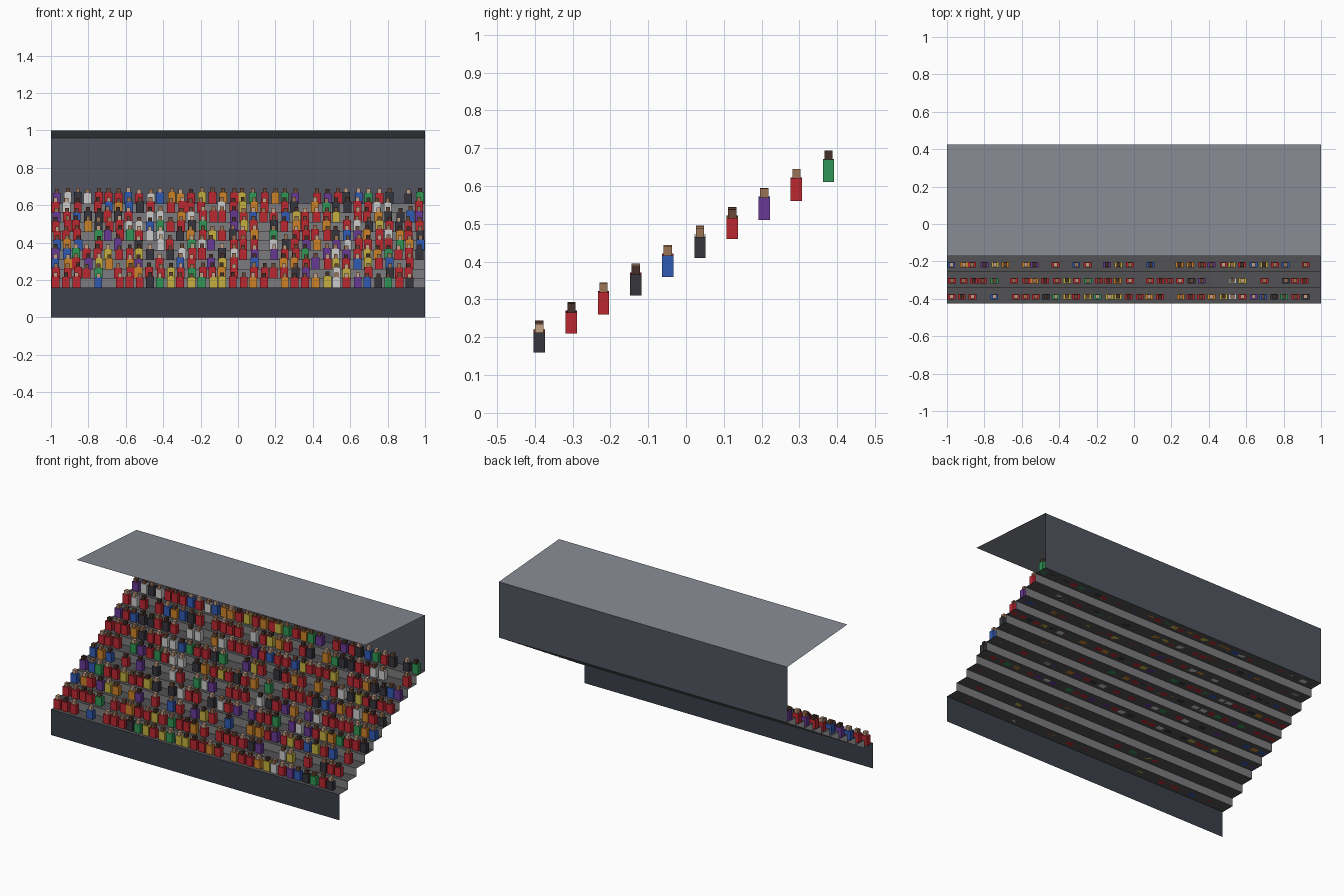
import bpy, bmesh, random
from mathutils import Matrix

if "Cube" in bpy.data.objects:
    bpy.data.objects.remove(bpy.data.objects["Cube"])

random.seed(7)
ROWS, DEPTH, RISE, BASE = 10, 0.085, 0.05, 0.16
FRONT, BACK = -0.425, 0.425


def material(name, r, g, b):
    m = bpy.data.materials.new(name)
    m.diffuse_color = (r, g, b, 1)
    m.use_nodes = True
    m.node_tree.nodes["Principled BSDF"].inputs["Base Color"].default_value = m.diffuse_color
    return m


def make_object(name, bm, mats):
    mesh = bpy.data.meshes.new(name)
    bm.to_mesh(mesh)
    bm.free()
    for m in mats:
        mesh.materials.append(m)
    ob = bpy.data.objects.new(name, mesh)
    bpy.context.collection.objects.link(ob)
    return ob


def sheet(name, profile, mats, pick=lambda i: 0):
    """Sweep a (y, z) profile across the full width as a thin sheet."""
    bm = bmesh.new()
    cols = [[bm.verts.new((x, y, z)) for y, z in profile] for x in (-1, 1)]
    for i in range(len(profile) - 1):
        f = bm.faces.new((cols[0][i], cols[1][i], cols[1][i + 1], cols[0][i + 1]))
        f.material_index = pick(i)
    return make_object(name, bm, mats)


def add_box(bm, centre, size, index):
    mat = Matrix.Translation(centre) @ Matrix.Diagonal((*size, 1))
    verts = bmesh.ops.create_cube(bm, size=1, matrix=mat)["verts"]
    for f in {f for v in verts for f in v.link_faces}:
        f.material_index = index


# Front wall, back wall and roof
top_tread = BASE + (ROWS - 1) * RISE
sheet("front_wall", [(FRONT, 0), (FRONT, BASE)],
      [material("front_wall_paint", 0.045, 0.05, 0.07)])
wall_paint = material("back_wall_paint", 0.085, 0.09, 0.115)
sheet("back_wall", [(BACK, 0.96), (BACK, top_tread)][::-1], [wall_paint])
sheet("roof", [(-0.17, 1.0), (BACK, 0.96)],
      [material("roof_paint", 0.24, 0.25, 0.29)])

# Terrace: alternating treads and risers
steps = []
for r in range(ROWS):
    z = BASE + r * RISE
    steps += [(FRONT + r * DEPTH, z), (FRONT + (r + 1) * DEPTH, z)]
sheet("terrace_steps", steps,
      [material("tread", 0.085, 0.085, 0.09), material("riser", 0.2, 0.2, 0.21)],
      lambda i: i % 2)

# Crowd: a box body and a box head per occupied place
shirts = [material("shirt_" + n, *c) for n, c in {
    "red": (0.5, 0.02, 0.03), "white": (0.6, 0.6, 0.6),
    "black": (0.035, 0.035, 0.045), "blue": (0.03, 0.1, 0.45),
    "yellow": (0.55, 0.43, 0.05), "green": (0.03, 0.3, 0.09),
    "orange": (0.6, 0.22, 0.02), "purple": (0.14, 0.04, 0.3)}.items()]
skins = [material("skin_" + n, *c) for n, c in {
    "light": (0.55, 0.35, 0.23), "tan": (0.33, 0.17, 0.09),
    "brown": (0.14, 0.065, 0.035), "dark": (0.06, 0.03, 0.02)}.items()]
bodies, heads = bmesh.new(), bmesh.new()
for r in range(ROWS):
    y, z = FRONT + r * DEPTH + 0.037, BASE + r * RISE
    for i in range(35 + (r > 2)):
        if random.random() > 0.85:
            continue
        x = min(-0.97 + 0.0555 * i + random.uniform(-0.007, 0.007), 0.975)
        h = random.uniform(0.052, 0.062)
        shirt = random.choices(range(8), (38, 9, 11, 8, 10, 9, 9, 8))[0]
        add_box(bodies, (x, y, z + h / 2), (0.042, 0.03, h), shirt)
        add_box(heads, (x, y, z + h + 0.011), (0.021, 0.022, 0.024),
                random.randrange(4))
make_object("spectator_bodies", bodies, shirts)
make_object("spectator_heads", heads, skins)
